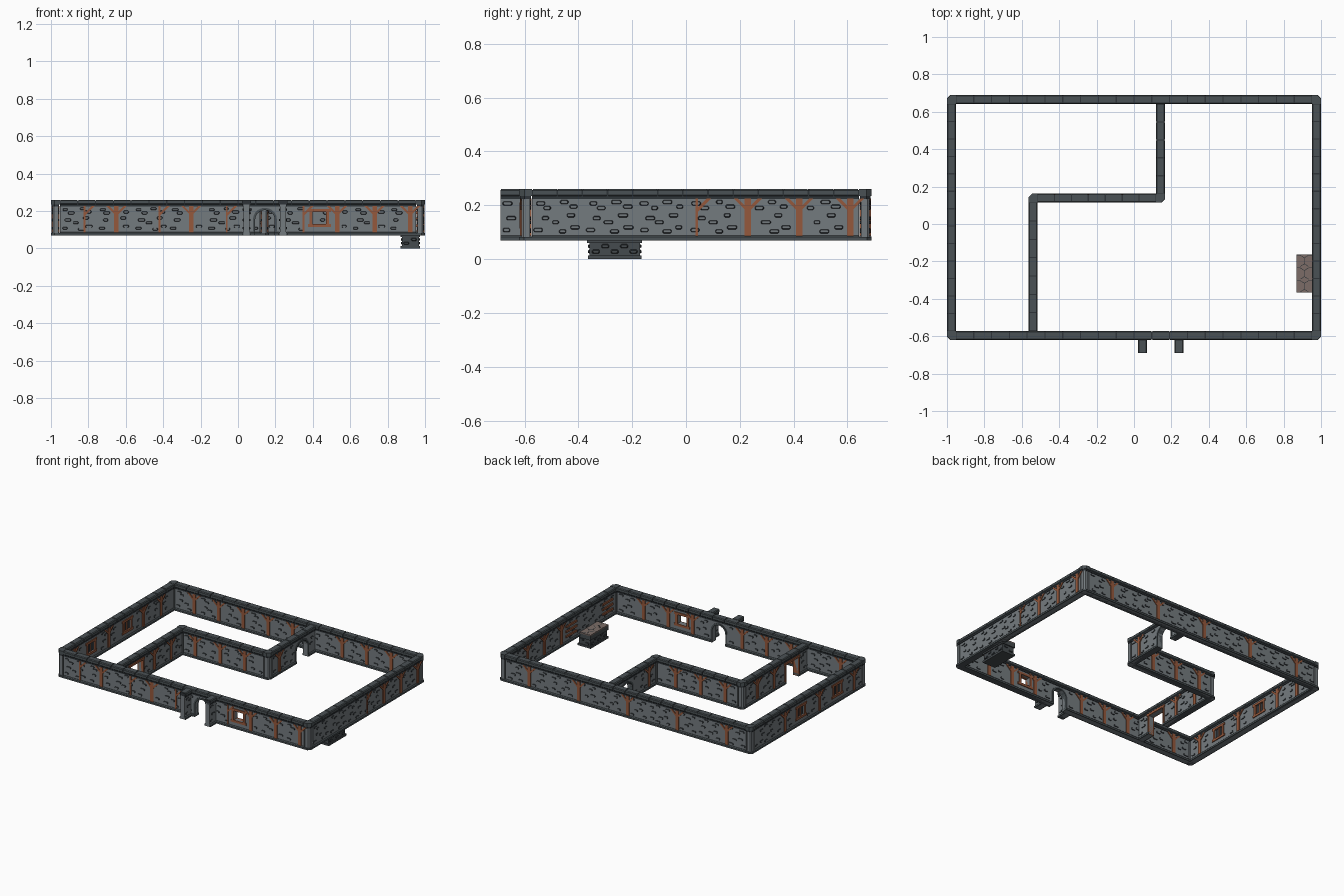
import bpy, bmesh, math, random
from mathutils import Vector

if "Cube" in bpy.data.objects:
    bpy.data.objects.remove(bpy.data.objects["Cube"])
random.seed(4)

COLS = {"wall_grey": (0.175, 0.198, 0.212), "cap_stone": (0.068, 0.083, 0.09),
        "dark_joint": (0.028, 0.034, 0.04), "orange_wood": (0.30, 0.098, 0.045),
        "hearth_stone": (0.06, 0.07, 0.077), "tan_cobble": (0.2, 0.152, 0.135)}
MATS = {}
for k, c in COLS.items():
    MATS[k] = bpy.data.materials.new(k)
    MATS[k].diffuse_color = (*c, 1)

parts = {}
def part(name, *mats):
    parts[name] = (bmesh.new(), mats)
    return parts[name][0]

body = part("wall_body", "wall_grey")
stones = part("wall_stones", "dark_joint", "wall_grey")
caps = part("cap_blocks", "cap_stone")
core = part("cap_ledge", "dark_joint")
plinth = part("wall_plinth", "cap_stone")
wood = part("timber_frame", "orange_wood")
trim = part("door_arch_trim", "cap_stone")
panel = part("window_panels", "dark_joint")

def loft(bm, A, B, cap_mat=0):
    """Closed solid between two matching loops of points."""
    a = [bm.verts.new(p) for p in A]
    b = [bm.verts.new(p) for p in B]
    n = len(a)
    bm.faces.new(a)
    bm.faces.new(b).material_index = cap_mat
    for i in range(n):
        j = (i + 1) % n
        bm.faces.new((a[i], a[j], b[j], b[i]))

def frame(axis, c):
    """Maps (along, offset, z) to world for a wall along x or y."""
    if axis == 'x':
        return lambda t, n, z: Vector((t, c + n, z))
    return lambda t, n, z: Vector((c + n, t, z))

def slab(bm, F, pts, n0, n1):
    loft(bm, [F(t, n0, z) for t, z in pts], [F(t, n1, z) for t, z in pts])

def box(bm, F, t0, t1, n0, n1, z0, z1):
    slab(bm, F, [(t0, z0), (t1, z0), (t1, z1), (t0, z1)], n0, n1)

def bar(bm, F, sec, t0, t1):
    """Extrudes an (offset, z) cross-section along the wall."""
    loft(bm, [F(t0, n, z) for n, z in sec], [F(t1, n, z) for n, z in sec])

HB, HC = 0.016, 0.024            # half widths of body and cap
Z0, ZB, ZT, Z1 = 0.07, 0.082, 0.235, 0.26
CAP = [(-.021, ZT), (.021, ZT), (HC, .239), (HC, .255), (.019, Z1), (-.019, Z1), (-HC, .255), (-HC, .239)]
FOOT = [(-HC, Z0), (HC, Z0), (HC, ZB), (.018, .088), (-.018, .088), (-HC, ZB)]
PATTERN = [(.03, .207), (.06, .19), (.115, .212), (.155, .195), (.14, .163), (.045, .152),
           (.085, .137), (.16, .118), (.025, .108), (.115, .103)]

def stone(bm, F, t, z, w, h, n0, n1):
    def ring(w, h, n):
        k = .004
        return [F(t + x, n, z + y) for x, y in
                ((-w + k, -h), (w - k, -h), (w, -h + k), (w, h - k), (w - k, h), (-w + k, h), (-w, h - k), (-w, -h + k))]
    loft(bm, ring(w, h, n0), ring(w - .0035, h - .0035, n1), 1)

def post(F, t, s, w=.012, braces=(-1, 1)):
    n0, n1 = s * .014, s * .0215
    box(wood, F, t - w, t + w, n0, n1, .086, .226)
    for d in braces:
        slab(wood, F, [(t + d * .004, .176), (t + d * .004, .192), (t + d * .038, .226), (t + d * .054, .226)], n0, n1)

def window(F, m, closed):
    a, b, z0, z1, f = m - .036, m + .036, .13, .195, .016
    for t0, t1, y0, y1 in ((a - f, a, z0 - f, z1 + f), (b, b + f, z0 - f, z1 + f),
                           (a - f - .01, b + f + .01, z0 - f, z0), (a - f - .01, b + f + .01, z1, z1 + f)):
        box(wood, F, t0, t1, -.022, .022, y0, y1)
    if closed:
        box(panel, F, a, b, -.01, .01, z0, z1)
        box(wood, F, m - .004, m + .004, -.015, .015, z0, z1)

def door(F, a, b, square):
    m, r, sp, top = (a + b) / 2, (b - a) / 2, .155, .205
    if square:
        box(body, F, a, b, -HB, HB, top, ZT)
        for t0, t1, y0, y1 in ((a - .012, a, Z0, top), (b, b + .012, Z0, top), (a - .018, b + .018, top, top + .015)):
            box(wood, F, t0, t1, -.023, .023, y0, y1)
        return
    arc = [(math.cos(math.pi * i / 10), math.sin(math.pi * i / 10)) for i in range(11)]
    e = lambda p, g: (m + (r + g) * p[0], sp + (top - sp + g) * p[1])
    for p, q in zip(arc, arc[1:]):
        P, Q = e(p, 0), e(q, 0)
        slab(body, F, [P, Q, (Q[0], ZT), (P[0], ZT)], -HB, HB)
        slab(trim, F, [P, Q, e(q, .012), e(p, .012)], -.021, .021)
    for t0, t1 in ((a - .012, a), (b, b + .012)):
        box(trim, F, t0, t1, -.021, .021, Z0, sp)

def wall(axis, c, a, b, doors=(), windows=(), pos=(), neg=(), thin=(), square=False, closed=True):
    F = frame(axis, c)
    # body and plinth split around openings
    holes = sorted([(d[0], d[1], 0) for d in doors] + [(w - .036, w + .036, 1) for w in windows])
    t, f = a, a
    for h0, h1, win in holes + [(b, b, 1)]:
        box(body, F, t, h0, -HB, HB, Z0, ZT)
        if h1 > h0 and win:
            box(body, F, h0, h1, -HB, HB, Z0, .13)
            box(body, F, h0, h1, -HB, HB, .195, ZT)
        if not win or h0 == b:
            bar(plinth, F, FOOT, f, h0)
            f = h1
        t = h1
    for d in doors:
        door(F, *d, square)
    for w in windows:
        window(F, w, closed)
    # ledge and separate cap blocks
    bar(core, F, [(-.02, .224), (.02, .224), (.021, .256), (-.021, .256)], a, b)
    n = max(1, round((b - a) / .097))
    for i in range(n):
        L = (b - a) / n
        bar(caps, F, CAP, a + i * L + .003, a + (i + 1) * L - .003)
    # timber posts and stones on both faces
    for s, ps in ((1, pos), (-1, neg)):
        for p in ps:
            post(F, p, s)
        k = [(p - .016, p + .016) for p in ps] + [(d[0] - .014, d[1] + .014) for d in doors] \
            + [(w - .064, w + .064) for w in windows]
        if s < 0 or axis == 'y':
            for p in thin:
                post(F, p, s, .005, (1,))
        for i in range(int((b - a) / .195) + 1):
            for u, z in PATTERN:
                w = random.uniform(.013, .02)
                t = a + i * .195 + u + random.uniform(-.006, .006)
                if t - w > a and t + w < b and all(t + w < k0 or t - w > k1 for k0, k1 in k):
                    stone(stones, F, t, z, w, .0085, s * .014, s * .0205)

def corner(x, y, sx, sy):
    """Corner pillar with the outer edge cut at 45 degrees."""
    def poly(h, z, k):
        return [(x + sx * p, y + sy * q, z) for p, q in ((-h, -h), (h, -h), (h, h - k), (h - k, h), (-h, h))]
    for bm, h, z0, z1, k in ((body, HB, Z0, ZT, .008), (plinth, HC, Z0, ZB, .018),
                             (core, .02, .224, ZT, .015), (caps, HC, ZT, Z1, .02)):
        loft(bm, poly(h, z0, k), poly(h, z1, k))

def steps(a, b, skip=()):
    n = int((b - a) / .195 + .01)
    return [a + i * .195 for i in range(n + 1) if all(abs(a + i * .195 - s) > .085 for s in skip)]

X, YB, YF, g = .976, .666, -.596, HC
# outer ring
wall('x', YF, -X + g, X - g, doors=[(.092, .196)], windows=[.435], closed=False,
     neg=[-.65, -.25, .53, .73, .92], thin=[-.82, -.42, -.06, .35],
     pos=steps(-.82, .9, (.14, .435, -.54)))
wall('x', YB, -X + g, X - g, neg=steps(-.8, .9, (.14,)), pos=[-.8, -.41, -.02, .37, .76])
wall('y', X, YF + g, YB - g, pos=[.23, .42, .61], neg=[.04, .23, .42], thin=[.04])
wall('y', -X, YF + g, YB - g, windows=[-.29, .12], pos=[-.48, -.09, .3, .5], neg=[-.48, -.09, .3])
for sx in (-1, 1):
    corner(sx * X, YB, sx, 1)
    corner(sx * X, YF, sx, -1)
# inner partition
IX, JX, IY = .142, -.54, .138
wall('y', IX, IY + g, YB - g, doors=[(.43, .56)], pos=[.24], neg=[.24])
wall('x', IY, JX + g, IX - g, pos=steps(-.42, .1), neg=steps(-.42, .1))
wall('y', JX, YF + g, IY - g, doors=[(-.47, -.33)], pos=[-.2, -.01], neg=[-.2, -.01], square=True)
corner(IX, IY, 1, -1)
corner(JX, IY, -1, 1)
# entrance buttresses
for x in (.045, .241):
    wall('y', x, -.69, YF - g + .004)

# shelves on the inside of the right wall
R = frame('y', X)
for m in (-.48, -.07):
    for z in (.115, .15, .185):
        box(wood, R, m - .06, m + .06, -.025, -.014, z, z + .014)

# hearth block against the right wall
hb = part("hearth_block", "hearth_stone")
hs = part("hearth_side_stones", "dark_joint", "hearth_stone")
ht = part("hearth_top", "tan_cobble")
hj = part("hearth_top_joints", "dark_joint")
H = frame('y', .922)
for h, k, z0, z1 in ((.052, .1, 0, .014), (.046, .094, .014, .06), (.052, .102, .06, .09)):
    box(hb, H, -.265 - k, -.265 + k, -h, h, z0, z1)
box(ht, H, -.367, -.163, -.052, .035, .09, .097)
for s in (-1, 1):
    for i in range(5):
        stone(hs, H, -.335 + i * .035, .028 + .02 * (i % 2), .015, .008, s * .045, s * .051)
E = frame('x', -.265)
for s in (-1, 1):
    for i in range(2):
        stone(hs, E, .9 + i * .04, .028 + .02 * i, .015, .008, s * .093, s * .099)
# hexagonal cobble joints on the hearth top
def joint(p, q):
    p, q = Vector((*p, 0)), Vector((*q, 0))
    d = (q - p).normalized()
    w = Vector((-d.y, d.x, 0)) * .0015
    loft(hj, [v + Vector((0, 0, .096)) for v in (p + w, q + w, q - w, p - w)],
         [v + Vector((0, 0, .0975)) for v in (p + w, q + w, q - w, p - w)])
for i in range(3):
    y = -.333 + i * .068
    joint((.911, y - .016), (.911, y + .016))
    for s, x in ((-1, .871), (1, .951)):
        xm = .911 + s * .022
        for d in (-1, 1):
            joint((.911, y + d * .016), (xm, y + d * .03))
        joint((xm, y + .03), (x, y + .03))

# turn every collected part into an object
for name, (bm, mats) in parts.items():
    bmesh.ops.recalc_face_normals(bm, faces=bm.faces)
    me = bpy.data.meshes.new(name)
    bm.to_mesh(me)
    bm.free()
    for m in mats:
        me.materials.append(MATS[m])
    bpy.context.collection.objects.link(bpy.data.objects.new(name, me))

for m in bpy.data.materials:
    if m.users and not m.is_grease_pencil:
        m.use_nodes = True
        m.node_tree.nodes["Principled BSDF"].inputs["Base Color"].default_value = m.diffuse_color
